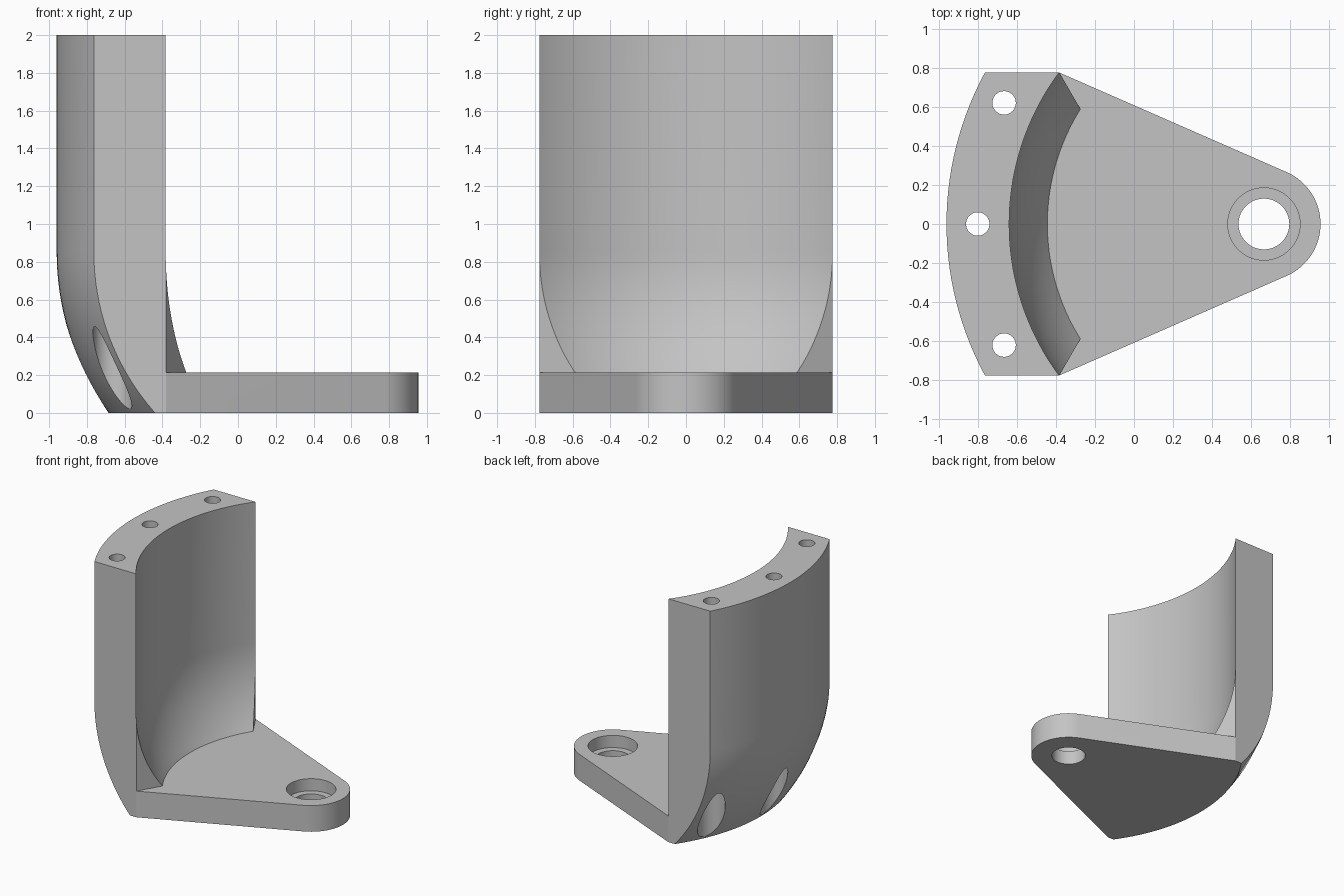
import bpy, bmesh
from math import sin, cos, pi, sqrt, atan2, acos

if "Cube" in bpy.data.objects:
    bpy.data.objects.remove(bpy.data.objects["Cube"], do_unlink=True)

AXIS = 0.665                      # x of the pivot hole and of the wall's curvature
R_OUT, R_IN = 1.625, 1.304        # outer and inner wall radius
BEND_Z, BEND_R = 0.85, 1.45       # where the wall starts curving in, and how tightly
BASE_H, HALF_W, CORNER_X = 0.215, 0.775, -0.382
NOSE_R, TOP = 0.29, 2.0


def make_object(name, bm):
    bmesh.ops.recalc_face_normals(bm, faces=bm.faces)
    mesh = bpy.data.meshes.new(name)
    bm.to_mesh(mesh)
    bm.free()
    obj = bpy.data.objects.new(name, mesh)
    bpy.context.collection.objects.link(obj)
    return obj


def loft(name, rings):
    """Closed solid through a stack of rings with equal point counts."""
    bm = bmesh.new()
    loops = [[bm.verts.new(p) for p in ring] for ring in rings]
    n = len(loops[0])
    for low, high in zip(loops, loops[1:]):
        for i in range(n):
            j = (i + 1) % n
            bm.faces.new((low[i], low[j], high[j], high[i]))
    bm.faces.new(loops[0][::-1])
    bm.faces.new(loops[-1])
    return make_object(name, bm)


def prism(name, outline, z0, z1):
    return loft(name, [[(x, y, z) for x, y in outline] for z in (z0, z1)])


def turned(name, profile, x=AXIS, y=0.0, n=180):
    """Solid of revolution about a vertical axis from (radius, z) pairs."""
    return loft(name, [[(x + r * cos(2 * pi * i / n), y + r * sin(2 * pi * i / n), z)
                        for i in range(n)] for r, z in profile])


def bent_profile(radius, bend, z0, z1, steps=16):
    """Straight above the bend height, circular arc below it."""
    a0 = (BEND_Z - z0) / bend
    pts = []
    for i in range(steps + 1):
        z = BEND_Z - bend * a0 * (1 - i / steps)
        pts.append((radius - bend + sqrt(bend ** 2 - (BEND_Z - z) ** 2), z))
    return pts + [(radius, z1)]


def combine(target, cutter, operation="DIFFERENCE"):
    mod = target.modifiers.new(operation.title(), "BOOLEAN")
    mod.operation, mod.object, mod.solver = operation, cutter, "EXACT"
    cutter.hide_render = True
    bpy.context.view_layer.objects.active = target
    bpy.ops.object.modifier_apply(modifier=mod.name)
    bpy.data.objects.remove(cutter, do_unlink=True)


# Plan outline: straight sides, then edges tangent to the rounded nose
dx, dy = CORNER_X - AXIS, HALF_W
tangent = atan2(dy, dx) - acos(NOSE_R / sqrt(dx * dx + dy * dy))
nose = [(AXIS + NOSE_R * cos(t), NOSE_R * sin(t))
        for t in (tangent * (1 - 2 * i / 32) for i in range(33))]
outline = ([(-1.2, HALF_W), (CORNER_X, HALF_W)] + nose
           + [(CORNER_X, -HALF_W), (-1.2, -HALF_W)])

# Bracket blank, trimmed to the curved outer surface
bracket = prism("curved_bracket", outline, -0.1, TOP + 0.1)
combine(bracket, turned("outer_form", bent_profile(R_OUT, BEND_R, 0, TOP)), "INTERSECT")

# Hollow out the space inside the wall, above the base plate
combine(bracket, turned("inner_form", bent_profile(
    R_IN, BEND_R - (R_OUT - R_IN), BASE_H, TOP + 0.2)))

# Slanted ends of the wall foot
for side in (1, -1):
    wedge = [(CORNER_X + 0.5 * t, side * (HALF_W - 0.866 * t)) for t in (-0.1, 0.3)]
    wedge += [(0.1, wedge[1][1]), (0.1, wedge[0][1])]
    combine(bracket, prism("end_cutter", wedge, BASE_H, TOP + 0.2))

# Vertical bolt holes in the wall, widened where they leave the curved foot
for x, y in ((-0.8, 0), (-0.665, 0.62), (-0.665, -0.62)):
    combine(bracket, turned("bolt_hole", [(0.06, -0.2), (0.06, TOP + 0.2)], x, y, 48))
    combine(bracket, turned("bolt_recess", [(0.103, -0.2), (0.103, 0.6)], x, y, 48))

# Stepped pivot hole in the nose
combine(bracket, turned("pivot_hole", [(0.13, -0.2), (0.13, 0.5)], n=64))
combine(bracket, turned("pivot_recess", [(0.185, BASE_H - 0.1), (0.185, 0.5)], n=64))

# Finish
grey = bpy.data.materials.new("plain_grey")
grey.use_nodes = True
colour = (0.55, 0.55, 0.55, 1.0)
grey.diffuse_color = colour
grey.node_tree.nodes["Principled BSDF"].inputs["Base Color"].default_value = colour
bracket.data.materials.clear()
bracket.data.materials.append(grey)
bpy.ops.object.select_all(action="DESELECT")
bracket.select_set(True)
bpy.context.view_layer.objects.active = bracket
bpy.ops.object.shade_smooth_by_angle(angle=pi / 6)
